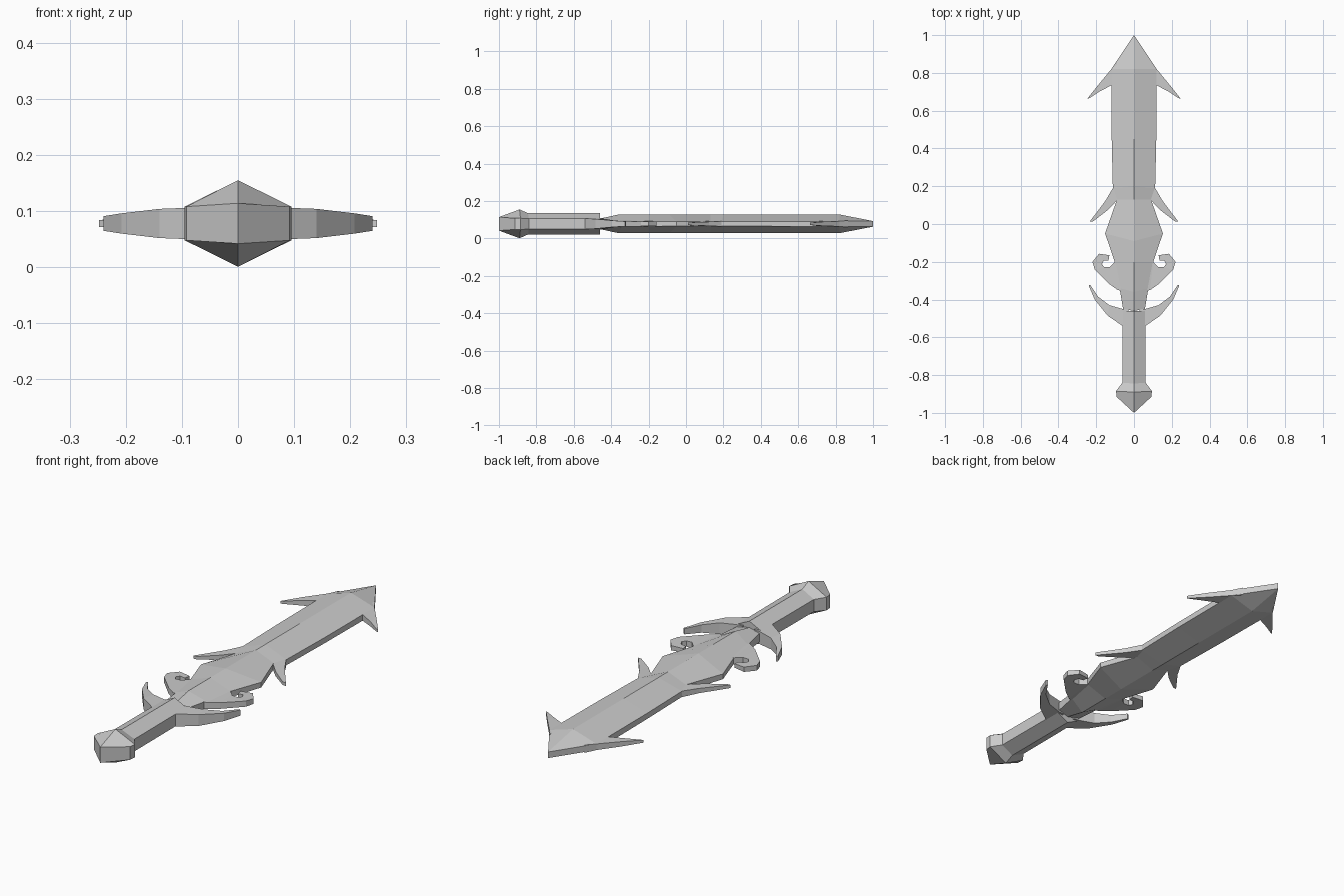
import bpy, bmesh

if "Cube" in bpy.data.objects:
    bpy.data.objects.remove(bpy.data.objects["Cube"])

MID = 0.078  # height of the sword's centre plane


def finish(name, bm):
    bmesh.ops.recalc_face_normals(bm, faces=bm.faces)
    me = bpy.data.meshes.new(name)
    bm.to_mesh(me)
    bm.free()
    ob = bpy.data.objects.new(name, me)
    bpy.context.collection.objects.link(ob)
    return ob


def bridge(bm, rings):
    n = len(rings[0])
    for a, b in zip(rings, rings[1:]):
        for i in range(n):
            j = (i + 1) % n
            bm.faces.new((a[i], a[j], b[j], b[i]))


def ridged_bar(name, stations):
    """Six-sided loft along y: ridge y, ridge half-height, edge y, half-width, edge half-height."""
    bm = bmesh.new()
    rings = []
    for yr, h, ye, w, e in stations:
        pts = [(0, yr, h), (w, ye, e), (w, ye, -e), (0, yr, -h), (-w, ye, -e), (-w, ye, e)]
        rings.append([bm.verts.new((x, y, z + MID)) for x, y, z in pts])
    bridge(bm, rings)
    for r in (rings[0], rings[-1]):
        bm.faces.new((r[0], r[1], r[2], r[3]))
        bm.faces.new((r[3], r[4], r[5], r[0]))
    return finish(name, bm)


def horn_pair(name, steps):
    """Flat tapering strip, mirrored in x: side-a x,y, side-b x,y, half-thickness."""
    bm = bmesh.new()
    for s in (1, -1):
        rings = []
        for ax, ay, bx, by, e in steps:
            pts = [(ax, ay, e), (bx, by, e), (bx, by, -e), (ax, ay, -e)]
            rings.append([bm.verts.new((s * x, y, z + MID)) for x, y, z in pts])
        bridge(bm, rings)
        bm.faces.new(rings[0])
        bm.faces.new(rings[-1])
    return finish(name, bm)


# Pommel
ridged_bar("pommel", [
    (-1.0, .036, -.915, .092, .03),
    (-.89, .077, -.885, .095, .03),
    (-.845, .057, -.84, .062, .028)])

# Grip
ridged_bar("grip", [
    (-.85, .057, -.85, .062, .028),
    (-.46, .057, -.46, .06, .028)])

# Blade with narrow neck, diamond-shaped base and pointed tip
ridged_bar("blade", [
    (-.46, .028, -.45, .058, .02),
    (-.36, .05, -.34, .076, .015),
    (-.20, .05, -.20, .102, .014),
    (-.09, .05, -.05, .153, .012),
    (.13, .05, .13, .09, .014),
    (.20, .05, .19, .112, .013),
    (.45, .05, .45, .118, .013),
    (.82, .05, .82, .12, .014),
    (1.0, .015, .998, .002, .014)])

# Swept-back barbs of the arrow-shaped tip
horn_pair("tip_barbs", [
    (.09, .865, .09, .755, .018),
    (.12, .82, .118, .735, .014),
    (.19, .735, .185, .70, .011),
    (.248, .663, .235, .667, .006)])

# Small barbs at the root of the blade
horn_pair("root_barbs", [
    (.08, .19, .06, .127, .016),
    (.112, .19, .088, .127, .014),
    (.152, .122, .14, .073, .011),
    (.235, .012, .218, .013, .007)])

# Curled hooks beside the blade base
horn_pair("curled_hooks", [
    (.05, -.20, .02, -.36, .022),
    (.102, -.20, .085, -.35, .015),
    (.13, -.228, .13, -.318, .014),
    (.158, -.228, .208, -.24, .013),
    (.17, -.212, .22, -.20, .012),
    (.16, -.192, .185, -.157, .011),
    (.135, -.192, .13, -.165, .009)])

# Crescent guard horns
horn_pair("guard_horns", [
    (.03, -.452, .03, -.542, .03),
    (.06, -.45, .06, -.54, .029),
    (.13, -.43, .14, -.485, .026),
    (.19, -.385, .208, -.40, .018),
    (.232, -.322, .24, -.325, .013)])
